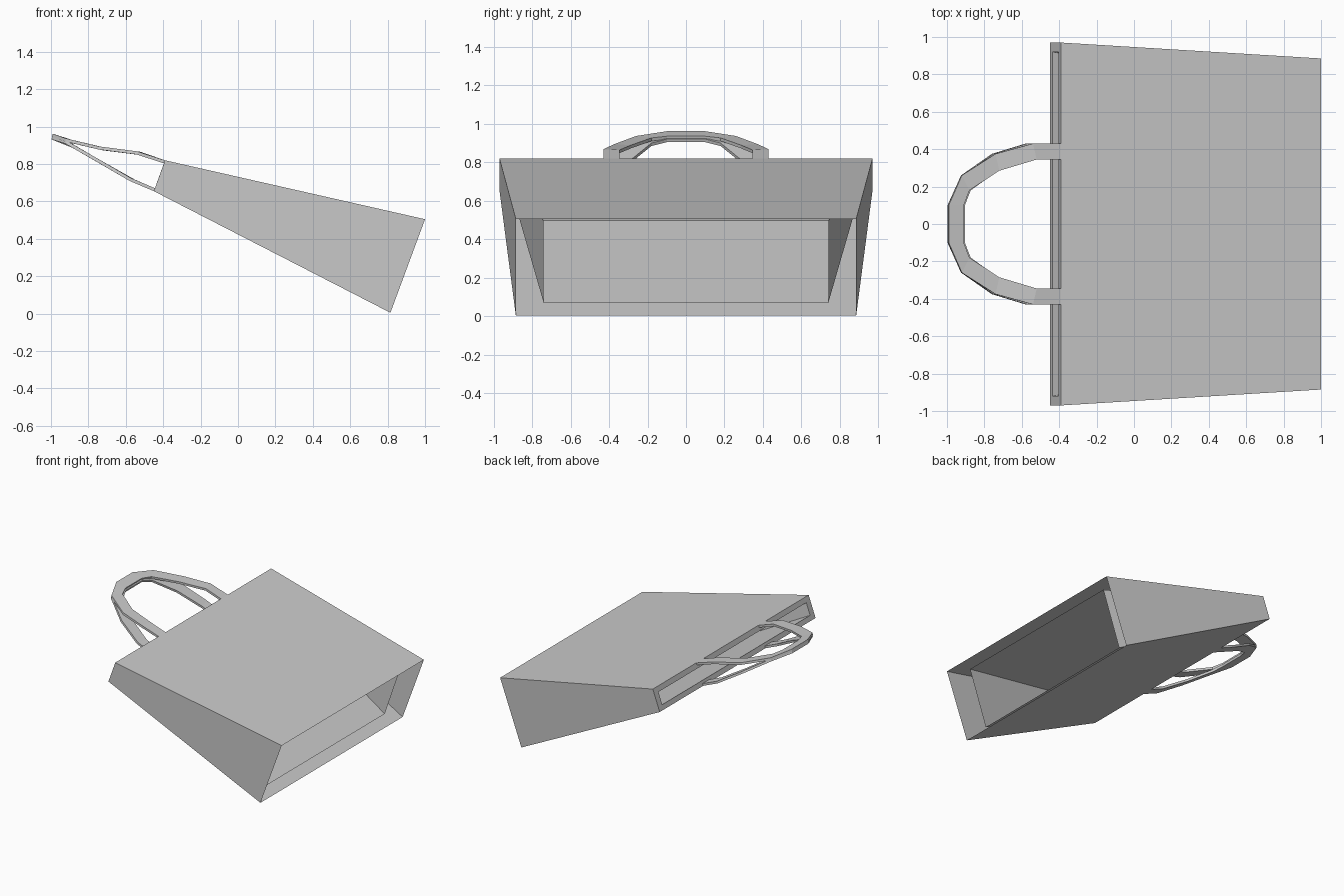
import bpy

cube = bpy.data.objects.get("Cube")
if cube:
    bpy.data.objects.remove(cube, do_unlink=True)

GREY = (0.6, 0.6, 0.6, 1.0)
fabric = bpy.data.materials.new("plain grey fabric")
fabric.use_nodes = True
fabric.diffuse_color = GREY
fabric.node_tree.nodes["Principled BSDF"].inputs["Base Color"].default_value = GREY


def add_mesh(name, verts, faces):
    mesh = bpy.data.meshes.new(name)
    mesh.from_pydata(verts, [], faces)
    mesh.materials.append(fabric)
    obj = bpy.data.objects.new(name, mesh)
    bpy.context.collection.objects.link(obj)
    return obj


def loop(top, bottom, half_width):
    """Four corners of a cross-section, from its upper and lower (x, z) points."""
    return [(p[0], side * half_width, p[1])
            for p, side in ((top, 1), (top, -1), (bottom, -1), (bottom, 1))]


def sleeve(name, a, b):
    """Four panels joining two cross-sections."""
    faces = [(4 + i, 4 + (i + 1) % 4, (i + 1) % 4, i) for i in range(4)]
    return add_mesh(name, a + b, faces)


# Bag body: outer panels open at the base, a mouth rim and an inner lining
base = loop((1.0, 0.505), (0.815, 0.005), 0.885)
mouth = loop((-0.39, 0.82), (-0.45, 0.655), 0.97)
slot = loop((-0.404, 0.782), (-0.437, 0.691), 0.92)
lining_end = loop((0.907, 0.494), (0.76, 0.07), 0.74)
sleeve("outer_panels", base, mouth)
sleeve("mouth_rim", mouth, slot)
sleeve("inner_lining", slot, lining_end)


# Handles: flat bands arching from one side of the mouth to the other
def handle(name, outer_x, inner_x, outer_z, inner_z, offset):
    outer_y = (0.43, 0.43, 0.375, 0.26, 0.1)
    inner_y = (0.345, 0.345, 0.285, 0.18, 0.1)
    half = [(o, i) for o, i in zip(zip(outer_x, outer_y, outer_z),
                                   zip(inner_x, inner_y, inner_z))]
    mirrored = [tuple((x, -y, z) for x, y, z in pair) for pair in reversed(half)]
    verts = [p for pair in half + mirrored for p in pair]
    faces = [(2 * k, 2 * k + 2, 2 * k + 3, 2 * k + 1)
             for k in range(len(verts) // 2 - 1)]
    obj = add_mesh(name, verts, faces)
    band = obj.modifiers.new("thickness", "SOLIDIFY")
    band.thickness = 0.017
    band.offset = offset
    return obj


handle("upper_handle",
       (-0.39, -0.54, -0.74, -0.92, -0.99), (-0.39, -0.52, -0.72, -0.88, -0.91),
       (0.82, 0.868, 0.894, 0.937, 0.962), (0.82, 0.865, 0.89, 0.927, 0.936), -1)
handle("lower_handle",
       (-0.45, -0.58, -0.76, -0.925, -0.997), (-0.45, -0.56, -0.735, -0.88, -0.91),
       (0.655, 0.71, 0.815, 0.91, 0.932), (0.655, 0.702, 0.80, 0.885, 0.905), 1)
